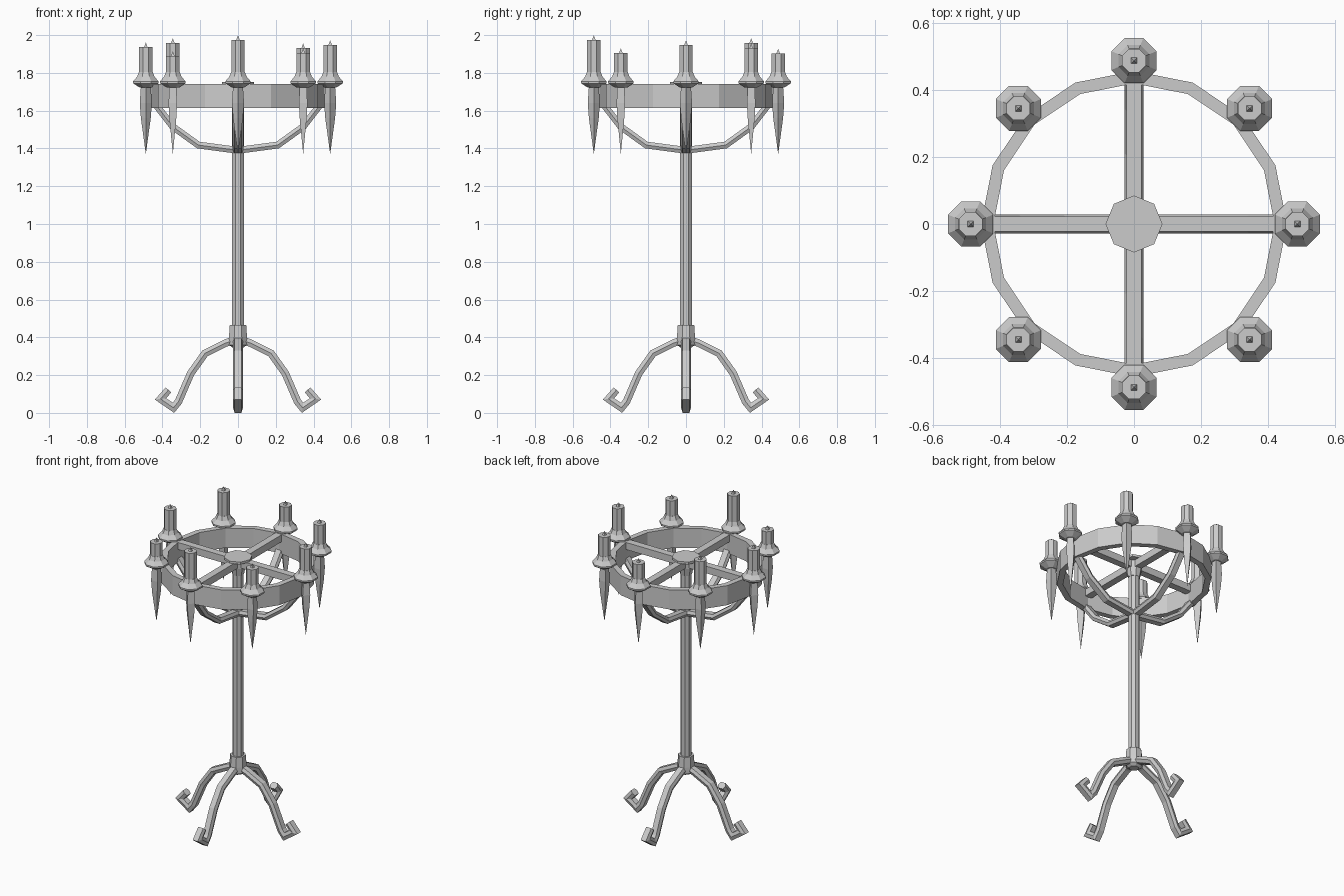
import bpy, bmesh, math
from mathutils import Vector, Matrix

if "Cube" in bpy.data.objects:
    bpy.data.objects.remove(bpy.data.objects["Cube"])

mat = bpy.data.materials.new("grey_metal")
mat.diffuse_color = (0.6, 0.6, 0.6, 1)
mat.use_nodes = True
mat.node_tree.nodes["Principled BSDF"].inputs["Base Color"].default_value = mat.diffuse_color


def finish(bm, name):
    bmesh.ops.remove_doubles(bm, verts=bm.verts, dist=1e-5)
    bmesh.ops.recalc_face_normals(bm, faces=bm.faces)
    me = bpy.data.meshes.new(name)
    bm.to_mesh(me)
    bm.free()
    me.materials.append(mat)
    ob = bpy.data.objects.new(name, me)
    bpy.context.collection.objects.link(ob)
    return ob


def lathe(name, profile, n, phase=0.0, at=(0, 0), closed=False):
    """Spin (radius, z) points into an n-sided solid."""
    bm = bmesh.new()
    rings = []
    for r, z in profile:
        rings.append([bm.verts.new((at[0] + r * math.cos(phase + 2 * math.pi * k / n),
                                    at[1] + r * math.sin(phase + 2 * math.pi * k / n), z))
                      for k in range(n)])
    pairs = list(zip(rings, rings[1:]))
    if closed:
        pairs.append((rings[-1], rings[0]))
    for a, b in pairs:
        for k in range(n):
            j = (k + 1) % n
            bm.faces.new((a[k], a[j], b[j], b[k]))
    if not closed:
        for end, (r, z) in ((rings[0], profile[0]), (rings[-1], profile[-1])):
            if r > 1e-4:
                bm.faces.new(end)
    return finish(bm, name)


def sweep(name, path, angle, w, flat, h):
    """Hexagonal bar with side ridges, mitred along an (radius, z) path."""
    section = [(w, 0), (flat, h), (-flat, h), (-w, 0), (-flat, -h), (flat, -h)]
    pts = [Vector(p) for p in path]
    dirs = [(b - a).normalized() for a, b in zip(pts, pts[1:])]
    rot = Matrix.Rotation(angle, 3, 'Z')
    bm = bmesh.new()
    rings = []
    for i, p in enumerate(pts):
        d0, d1 = dirs[max(i - 1, 0)], dirs[min(i, len(dirs) - 1)]
        t = (d0 + d1).normalized()
        m = Vector((-t.y, t.x)) / max(t.dot(d0), 0.6)
        rings.append([bm.verts.new(rot @ Vector((p.x + m.x * v, u, max(p.y + m.y * v, 0))))
                      for u, v in section])
    for a, b in zip(rings, rings[1:]):
        for k in range(6):
            j = (k + 1) % 6
            bm.faces.new((a[k], a[j], b[j], b[k]))
    bm.faces.new(rings[0])
    bm.faces.new(rings[-1])
    return finish(bm, name)


E = math.pi / 8

# Pole, lower collar and top capital
lathe("pole", [(.034, .38), (.034, 1.70)], 8, E)
lathe("lower_collar", [(.03, .345), (.052, .36), (.052, .40), (.047, .465)], 8, E)
lathe("top_capital", [(.036, 1.64), (.046, 1.69), (.046, 1.74)], 8, E)
lathe("top_disc", [(.085, 1.738), (.085, 1.753)], 8)

# Ring band
lathe("ring_band", [(.457, 1.615), (.457, 1.742), (.42, 1.742), (.42, 1.615)], 16, closed=True)

# Cross bars inside the ring
for i in range(2):
    bm = bmesh.new()
    bmesh.ops.create_cube(bm, size=1, matrix=Matrix.Rotation(i * math.pi / 2, 4, 'Z')
                          @ Matrix.Translation((0, 0, 1.717))
                          @ Matrix.Diagonal((.85, .046, .046, 1)))
    finish(bm, "cross_bar")

# Curved support arms and scrolled legs
arm = [(0, 1.39), (.21, 1.418), (.345, 1.515), (.43, 1.625)]
leg = [(.02, .385), (.065, .37), (.175, .315), (.25, .21),
       (.315, .06), (.342, .027), (.410, .074), (.368, .122)]
for k in range(4):
    a = k * math.pi / 2
    sweep("support_arm", arm, a, .028, .019, .018)
    sweep("leg", leg, a, .026, .018, .02)

# Candles with saucers, wicks and hanging spikes (wax heights, from +x anticlockwise)
tops = [1.947, 1.931, 1.902, 1.958, 1.936, 1.889, 1.974, 1.905]
for k, top in enumerate(tops):
    a = k * math.pi / 4
    at = (.488 * math.cos(a), .488 * math.sin(a))
    lathe("saucer", [(.034, 1.722), (.073, 1.745), (.073, 1.755), (.05, 1.78), (.039, 1.805)],
          8, E, at)
    lathe("candle", [(.038, 1.79), (.038, top)], 8, E, at)
    lathe("wick", [(.013, top), (0, top + .026)], 4, math.pi / 4, at)
    lathe("spike", [(.026, 1.73), (.032, 1.64), (.026, 1.56), (0, 1.37)], 4, a, at)
